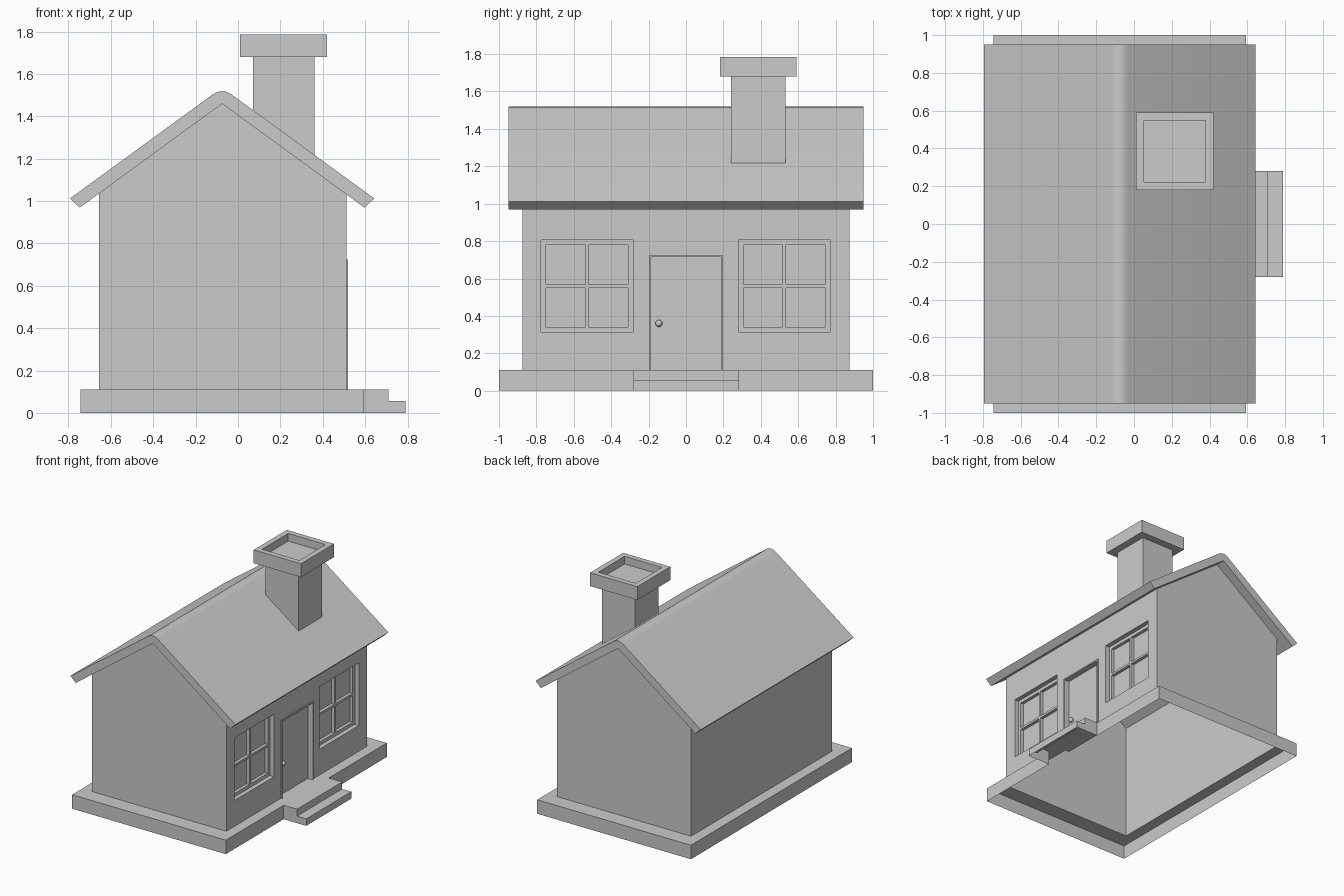
import bpy, bmesh, math
from mathutils import Vector

if "Cube" in bpy.data.objects:
    bpy.data.objects.remove(bpy.data.objects["Cube"])

C = -0.075                      # ridge line x of the house
WX0, WX1, WY = -0.657, 0.511, 0.875
BX0, BX1, BH = -0.743, 0.594, 0.11
SLOPE = 0.728


def face(bm, pts, n):
    """Add a face whose normal points towards n."""
    f = bm.faces.new([bm.verts.new(p) for p in pts])
    f.normal_update()
    if f.normal.dot(Vector(n)) < 0:
        f.normal_flip()
    return f


def finish(bm, name, smooth=False):
    bmesh.ops.remove_doubles(bm, verts=bm.verts, dist=1e-5)
    me = bpy.data.meshes.new(name)
    bm.to_mesh(me)
    bm.free()
    ob = bpy.data.objects.new(name, me)
    bpy.context.collection.objects.link(ob)
    if smooth:
        bpy.ops.object.select_all(action='DESELECT')
        ob.select_set(True)
        bpy.context.view_layer.objects.active = ob
        bpy.ops.object.shade_smooth_by_angle(angle=math.radians(30))
    return ob


# rectangles on the door wall are (y0, y1, z0, z1)
def panel(bm, x, rect, holes=()):
    rects = [rect, *holes]
    ys = sorted({v for r in rects for v in r[:2]})
    zs = sorted({v for r in rects for v in r[2:]})
    for a, b in zip(ys, ys[1:]):
        for c, d in zip(zs, zs[1:]):
            my, mz = (a + b) / 2, (c + d) / 2
            if not any(h[0] < my < h[1] and h[2] < mz < h[3] for h in holes):
                face(bm, [(x, a, c), (x, b, c), (x, b, d), (x, a, d)], (1, 0, 0))


def sides(bm, rect, xa, xb, s):
    """Four side faces between two depths; s=-1 faces inward, 1 outward."""
    y0, y1, z0, z1 = rect
    for y, k in ((y0, -s), (y1, s)):
        face(bm, [(xa, y, z0), (xb, y, z0), (xb, y, z1), (xa, y, z1)], (0, k, 0))
    for z, k in ((z0, -s), (z1, s)):
        face(bm, [(xa, y0, z), (xb, y0, z), (xb, y1, z), (xa, y1, z)], (0, 0, k))


# house walls, open underneath
windows = [(-0.775, -0.283, 0.313, 0.805), (0.28, 0.772, 0.313, 0.805)]
door = (-0.198, 0.197, BH, 0.725)
eave = 1.459 - SLOPE * (C - WX0)
bm = bmesh.new()
panel(bm, WX1, (-WY, WY, BH, eave), windows + [door])
for s in (-1, 1):
    face(bm, [(WX0, s * WY, BH), (WX1, s * WY, BH), (WX1, s * WY, eave),
              (C, s * WY, 1.459), (WX0, s * WY, eave)], (0, s, 0))
face(bm, [(WX0, -WY, BH), (WX0, WY, BH), (WX0, WY, eave), (WX0, -WY, eave)], (-1, 0, 0))
finish(bm, "walls")

# windows: recessed frame with four deeper panes
for name, (y0, y1, z0, z1) in zip(("window_left", "window_right"), windows):
    bm = bmesh.new()
    xf, xp = WX1 - 0.035, WX1 - 0.06
    p = 0.21
    panes = [(y, y + p, z, z + p) for y in (y0 + 0.027, y1 - 0.027 - p)
             for z in (z0 + 0.027, z1 - 0.027 - p)]
    sides(bm, (y0, y1, z0, z1), WX1, xf, -1)
    panel(bm, xf, (y0, y1, z0, z1), panes)
    for r in panes:
        sides(bm, r, xf, xp, -1)
        panel(bm, xp, r)
    finish(bm, name)

# door: thin raised frame and recessed leaf
bm = bmesh.new()
xo, xd = WX1 + 0.009, WX1 - 0.035
inner = (door[0] + 0.01, door[1] - 0.01, BH, door[3] - 0.01)
sides(bm, door, WX1, xo, 1)
panel(bm, xo, door, [inner])
sides(bm, inner, xo, xd, -1)
panel(bm, xd, inner)
finish(bm, "door")

# door knob
bm = bmesh.new()
bmesh.ops.create_uvsphere(bm, u_segments=16, v_segments=10, radius=0.019)
bmesh.ops.translate(bm, verts=bm.verts, vec=(xd + 0.017, -0.145, 0.36))
finish(bm, "door_knob", True)

# plinth: outer skirt and top ring, open underneath
bm = bmesh.new()
S = 0.28
for s in (-1, 1):
    face(bm, [(BX0, s, 0), (BX1, s, 0), (BX1, s, BH), (BX0, s, BH)], (0, s, 0))
    face(bm, [(BX1, s, 0), (BX1, s * S, 0), (BX1, s * S, BH), (BX1, s, BH)], (1, 0, 0))
    face(bm, [(BX0, s, BH), (BX1, s, BH), (WX1, s * WY, BH), (WX0, s * WY, BH)], (0, 0, 1))
face(bm, [(BX0, -1, 0), (BX0, 1, 0), (BX0, 1, BH), (BX0, -1, BH)], (-1, 0, 0))
for xa, xb in ((BX0, WX0), (BX1, WX1)):
    face(bm, [(xa, -1, BH), (xa, 1, BH), (xb, WY, BH), (xb, -WY, BH)], (0, 0, 1))
finish(bm, "plinth")

# door steps, open underneath
bm = bmesh.new()
prof = [(BX1, BH), (0.71, BH), (0.71, 0.055), (0.79, 0.055), (0.79, 0)]
for (xa, za), (xb, zb) in zip(prof, prof[1:]):
    face(bm, [(xa, -S, za), (xb, -S, zb), (xb, S, zb), (xa, S, za)], (1, 0, 1))
for s in (-1, 1):
    face(bm, [(x, s * S, z) for x, z in prof + [(BX1, 0)]], (0, s, 0))
finish(bm, "steps")

# roof: folded slab with a rounded ridge
APEX, R = 1.535, 0.045
ridge = []
for i in range(7):
    t = i / 6
    ridge.append((C - R + 2 * R * t, APEX - SLOPE * R * ((1 - t) ** 2 + t ** 2)))
prof = [(C - 0.672, 0.969), (C - 0.718, 1.012), *ridge,
        (C + 0.718, 1.012), (C + 0.672, 0.969), (C, 1.459)]
bm = bmesh.new()
end = [bm.verts.new((x, -0.95, z)) for x, z in prof]
f = bm.faces.new(end)
ext = bmesh.ops.extrude_face_region(bm, geom=[f], use_keep_orig=True)
bmesh.ops.translate(bm, vec=(0, 1.9, 0),
                    verts=[v for v in ext["geom"] if isinstance(v, bmesh.types.BMVert)])
bmesh.ops.recalc_face_normals(bm, faces=bm.faces)
finish(bm, "roof", True)

# chimney stack, foot cut along the roof slope
CX, CY = 0.215, 0.386
bm = bmesh.new()
bmesh.ops.create_cube(bm, size=1)
for v in bm.verts:
    x = CX + v.co.x * 0.29
    z = 1.685 if v.co.z > 0 else APEX - 0.03 - SLOPE * (x - C)
    v.co = (x, CY + v.co.y * 0.292, z)
finish(bm, "chimney_stack")

# chimney cap with a sunken top
bm = bmesh.new()
bmesh.ops.create_cube(bm, size=1)
for v in bm.verts:
    v.co = (CX + v.co.x * 0.41, CY + v.co.y * 0.41, 1.733 + v.co.z * 0.105)
bm.normal_update()
top = max(bm.faces, key=lambda f: f.calc_center_median().z)
bmesh.ops.inset_region(bm, faces=[top], thickness=0.06)
ext = bmesh.ops.extrude_discrete_faces(bm, faces=[top])
bmesh.ops.translate(bm, verts=ext["faces"][0].verts, vec=(0, 0, -0.06))
bmesh.ops.recalc_face_normals(bm, faces=bm.faces)
finish(bm, "chimney_cap")
